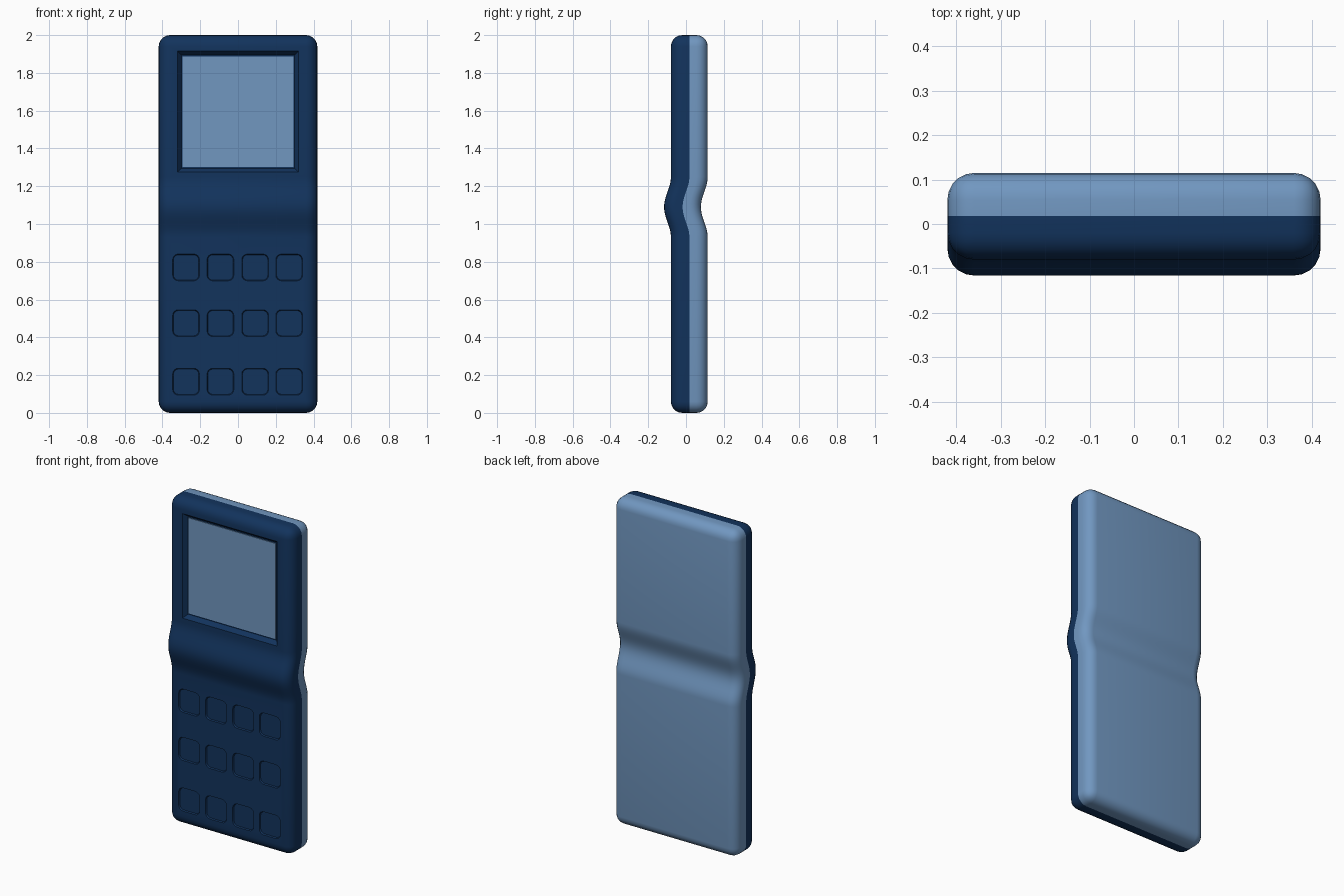
import bpy, bmesh, math
from mathutils import Vector

if "Cube" in bpy.data.objects:
    bpy.data.objects.remove(bpy.data.objects["Cube"])

W, H = 0.84, 2.0              # body width and height
Y_FRONT, Y_BACK, SEAM = -0.08, 0.115, 0.018


def material(name, col):
    m = bpy.data.materials.new(name)
    m.diffuse_color = (*col, 1)
    m.use_nodes = True
    m.node_tree.nodes["Principled BSDF"].inputs["Base Color"].default_value = m.diffuse_color
    return m


NAVY = material("navy blue", (0.006, 0.033, 0.108))
LIGHT = material("light steel blue", (0.165, 0.31, 0.53))


def add_object(name, bm, mat):
    bmesh.ops.recalc_face_normals(bm, faces=bm.faces[:])
    me = bpy.data.meshes.new(name)
    bm.to_mesh(me)
    bm.free()
    me.materials.append(mat)
    ob = bpy.data.objects.new(name, me)
    bpy.context.collection.objects.link(ob)
    return ob


def smooth(ob, angle=30):
    bpy.ops.object.select_all(action='DESELECT')
    ob.select_set(True)
    bpy.context.view_layer.objects.active = ob
    bpy.ops.object.shade_smooth_by_angle(angle=math.radians(angle))


def wave(z):
    """Forward shift of the moulded ridge across the middle."""
    t = abs(z - 1.09) / 0.16
    return -0.036 * (0.5 + 0.5 * math.cos(math.pi * t)) if t < 1 else 0.0


def half_shell(name, mat, front):
    bm = bmesh.new()
    bmesh.ops.create_cube(bm, size=1)
    for v in bm.verts:
        v.co = Vector((v.co.x * W, (Y_FRONT + Y_BACK) / 2 + v.co.y * (Y_BACK - Y_FRONT),
                       H / 2 + v.co.z * H))
    bmesh.ops.bevel(bm, geom=bm.edges[:], offset=0.06, offset_type='OFFSET',
                    segments=5, profile=0.5, affect='EDGES')
    # keep one side of the seam and cap it
    r = bmesh.ops.bisect_plane(bm, geom=bm.verts[:] + bm.edges[:] + bm.faces[:],
                               plane_co=(0, SEAM, 0), plane_no=(0, 1, 0),
                               clear_outer=front, clear_inner=not front)
    cut = [e for e in r['geom_cut'] if isinstance(e, bmesh.types.BMEdge)]
    bmesh.ops.edgeloop_fill(bm, edges=cut)
    # slices that carry the ridge
    for i in range(21):
        bmesh.ops.bisect_plane(bm, geom=bm.verts[:] + bm.edges[:] + bm.faces[:],
                               plane_co=(0, 0, 0.93 + 0.016 * i), plane_no=(0, 0, 1))
    for v in bm.verts:
        v.co.y += wave(v.co.z)
    return add_object(name, bm, mat)


def rounded(cx, cz, w, h, r, y):
    """Points of a rounded rectangle in the front plane."""
    pts = []
    for k, (sx, sz) in enumerate(((1, 1), (-1, 1), (-1, -1), (1, -1))):
        n = 5 if r > 0 else 1
        for i in range(n):
            a = math.pi / 2 * (k + (i / (n - 1) if n > 1 else 0))
            pts.append((cx + sx * (w / 2 - r) + r * math.cos(a), y,
                        cz + sz * (h / 2 - r) + r * math.sin(a)))
    return pts


def loft(name, rings, mat):
    bm = bmesh.new()
    vs = [[bm.verts.new(p) for p in ring] for ring in rings]
    n = len(vs[0])
    for a, b in zip(vs, vs[1:]):
        for i in range(n):
            bm.faces.new((a[i], a[(i + 1) % n], b[(i + 1) % n], b[i]))
    bm.faces.new(vs[0])
    bm.faces.new(vs[-1])
    return add_object(name, bm, mat)


def cut_out(target, cutter):
    m = target.modifiers.new("cut", 'BOOLEAN')
    m.operation, m.solver, m.object = 'DIFFERENCE', 'EXACT', cutter
    bpy.ops.object.select_all(action='DESELECT')
    target.select_set(True)
    bpy.context.view_layer.objects.active = target
    bpy.ops.object.modifier_apply(modifier=m.name)
    bpy.data.objects.remove(cutter)


# body halves
back = half_shell("back_shell", LIGHT, False)
front = half_shell("front_shell", NAVY, True)

# sloped screen recess
SZ, DEPTH = 1.595, 0.026
cut_out(front, loft("screen_cutter", [
    rounded(0, SZ, 0.64, 0.64, 0, Y_FRONT - 0.05),
    rounded(0, SZ, 0.64, 0.64, 0, Y_FRONT),
    rounded(0, SZ, 0.60, 0.60, 0, Y_FRONT + DEPTH)], NAVY))

# shallow key wells
for cz in (0.165, 0.475, 0.77):
    for cx in (-0.275, -0.093, 0.091, 0.271):
        cut_out(front, loft("key_cutter", [
            rounded(cx, cz, 0.142, 0.142, 0.03, Y_FRONT - 0.05),
            rounded(cx, cz, 0.142, 0.142, 0.03, Y_FRONT),
            rounded(cx, cz, 0.134, 0.134, 0.027, Y_FRONT + 0.008)], NAVY))

# screen plate on the recess floor
screen = loft("screen", [rounded(0, SZ, 0.59, 0.585, 0, Y_FRONT + DEPTH - 0.004),
                         rounded(0, SZ, 0.59, 0.585, 0, Y_FRONT + DEPTH + 0.004)], LIGHT)

smooth(back)
smooth(front)
